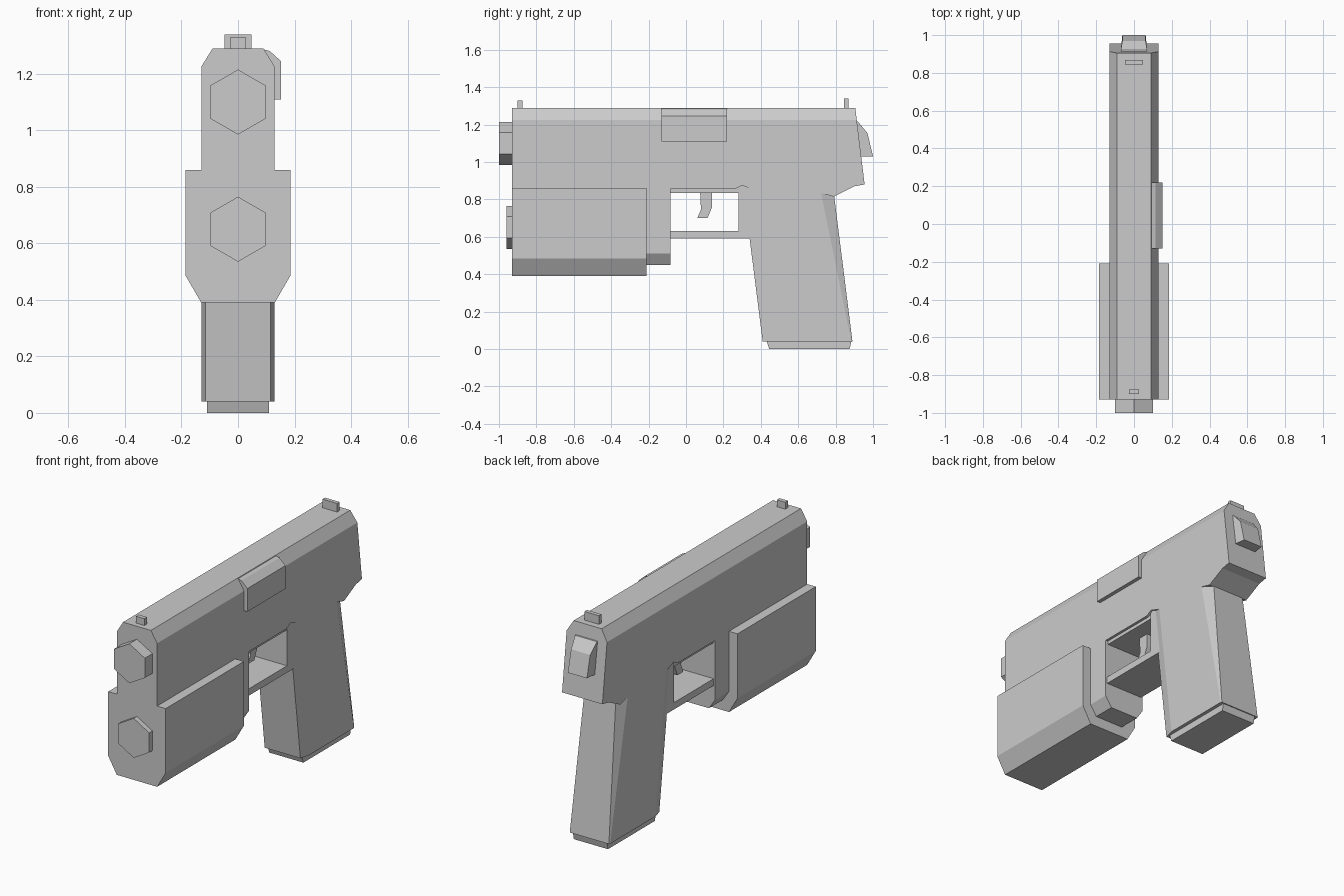
import bpy, bmesh
from math import sin, cos, radians
from mathutils import Vector

if "Cube" in bpy.data.objects:
    bpy.data.objects.remove(bpy.data.objects["Cube"])


def finish(name, bm):
    bmesh.ops.recalc_face_normals(bm, faces=bm.faces)
    me = bpy.data.meshes.new(name)
    bm.to_mesh(me)
    bm.free()
    ob = bpy.data.objects.new(name, me)
    bpy.context.collection.objects.link(ob)
    return ob


def loft(name, a, b, cuts=()):
    """Solid between two matching rings, optionally trimmed by (point, normal) planes."""
    bm = bmesh.new()
    ra = [bm.verts.new(p) for p in a]
    rb = [bm.verts.new(p) for p in b]
    bm.faces.new(ra)
    bm.faces.new(rb)
    n = len(ra)
    for i in range(n):
        j = (i + 1) % n
        bm.faces.new((ra[i], ra[j], rb[j], rb[i]))
    for co, no in cuts:
        res = bmesh.ops.bisect_plane(bm, geom=bm.verts[:] + bm.edges[:] + bm.faces[:],
                                     plane_co=co, plane_no=no, clear_outer=True)
        edges = [e for e in res['geom_cut'] if isinstance(e, bmesh.types.BMEdge)]
        bmesh.ops.holes_fill(bm, edges=edges, sides=0)
    return finish(name, bm)


def side_prism(name, yz, w, cuts=()):
    return loft(name, [(-w, y, z) for y, z in yz], [(w, y, z) for y, z in yz], cuts)


def front_prism(name, xz, y0, y1):
    return loft(name, [(x, y0, z) for x, z in xz], [(x, y1, z) for x, z in xz])


def box(name, w, y0, y1, z0, z1):
    return side_prism(name, [(y0, z0), (y1, z0), (y1, z1), (y0, z1)], w)


def mirrored(half):
    return half + [(-x, z) for x, z in reversed(half)]


# Upper body with tang and chamfered top edges
side_prism("upper_body",
           [(-.93, .855), (.26, .855), (.30, .875), (.35, .855), (.735, .83), (.79, .815),
            (.90, .87), (.955, .88), (.905, 1.29), (-.93, 1.29)], .13,
           [((s * .13, 0, 1.225), Vector((s * .065, 0, .04))) for s in (1, -1)])

# Box under the front, and the narrower block behind it
front_prism("underbarrel_box", mirrored([(.185, .86), (.185, .485), (.13, .39)]), -.93, -.21)
front_prism("guard_front_block", mirrored([(.13, .86), (.13, .51), (.09, .45)]), -.215, -.083)

# Hexagonal front caps
for name, z, y in (("muzzle_cap", 1.10, -1.0), ("lamp_cap", .65, -.96)):
    hexagon = [(.115 * sin(radians(60 * i)), z + .115 * cos(radians(60 * i))) for i in range(6)]
    front_prism(name, hexagon, y, -.92)

# Trigger guard loop and trigger
box("guard_roof", .115, -.09, .30, .835, .865)
box("guard_floor", .12, -.09, .36, .59, .63)
side_prism("guard_rear", [(.28, .59), (.42, .59), (.42, .88), (.28, .88)], .12)
side_prism("trigger", [(.075, .85), (.14, .85), (.14, .76), (.115, .70), (.06, .70), (.08, .745)], .025)


# Grip: chamfered front edges, rear chamfer fading out toward the base
def grip_ring(y0, y1, z, cx, cy):
    half = [(.115, y0), (.13, y0 + .06), (.13, y1 - cy), (.13 - cx, y1)]
    return [(x, y, z) for x, y in mirrored(half)]


loft("grip", grip_ring(.306, .787, .86, .03, .07), grip_ring(.41, .89, .04, .004, .006))
side_prism("magazine_base", [(.445, 0), (.875, 0), (.885, .045), (.43, .045)], .11)

# Ejection cover on the right side
front_prism("ejection_cover", [(.08, 1.11), (.152, 1.11), (.152, 1.245), (.113, 1.28), (.09, 1.287), (.08, 1.28)],
            -.13, .22)

# Sights
box("front_sight", .027, -.9, -.875, 1.28, 1.33)
box("rear_sight", .047, .845, .868, 1.28, 1.34)

# Hammer, slightly narrower at its outer faces
hammer = side_prism("hammer", [(.90, 1.22), (.92, 1.215), (.97, 1.155), (1.0, 1.03), (.92, 1.03)], .07)
for v in hammer.data.vertices:
    if v.co.y > .95:
        v.co.x *= .88
